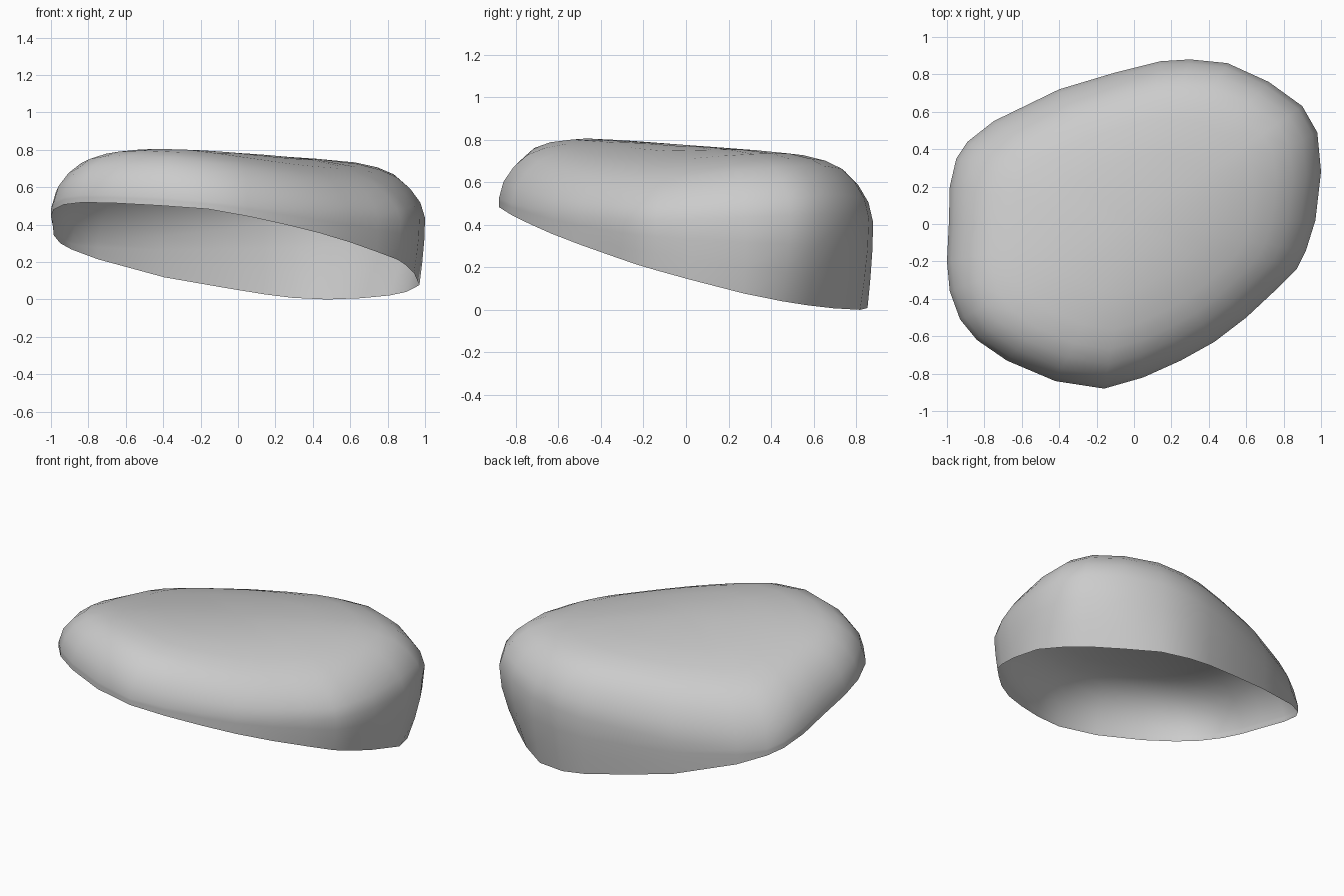
import bpy
import bmesh
import math

cube = bpy.data.objects.get("Cube")
if cube:
    bpy.data.objects.remove(cube, do_unlink=True)

# Plan outline, counter-clockwise
OUTLINE = [(1, .28), (.98, .49), (.9, .63), (.72, .76), (.5, .86), (.3, .88),
           (.14, .87), (-.1, .81), (-.4, .72), (-.75, .55), (-.89, .44),
           (-.95, .35), (-.985, .2), (-.99, 0), (-1, -.2), (-.985, -.36),
           (-.93, -.51), (-.84, -.62), (-.68, -.73), (-.42, -.84), (-.16, -.88),
           (.05, -.82), (.25, -.73), (.43, -.63), (.6, -.5), (.75, -.36),
           (.87, -.24), (.92, -.14), (.97, .02)]

# Rounded shoulder: (scale of the outline, drop below the crown)
SHOULDER = [(1, .27), (.975, .18), (.92, .105), (.85, .05), (.76, .02),
            (.64, .004), (.42, 0), (.2, 0)]


def ridge_offset(x, y):
    """Distance from the diagonal ridge, positive towards the back."""
    return (y - x) / math.sqrt(2) + .12


def ridge_fall(x, y):
    offset = ridge_offset(x, y)
    return (.2 if offset > 0 else .38) * offset ** 2


def crown_height(x, y):
    """Tilted top that falls away on both sides of the ridge."""
    return .778 - .045 * x - .03 * y - ridge_fall(x, y)


def rim_height(x, y):
    """Slanted open edge, lifted slightly at the -x end."""
    return max(0, .25 - .11 * x - .245 * y + .07 * max(0, -x - .5))


def rim_point(x, y):
    inset = 1 - .03 * min(1, max(0, (x + y) / .9)) - .3 * max(0, x + y - 1.3)
    return x * inset, y * inset, rim_height(x * inset, y * inset)


def shoulder_point(x, y, scale, drop):
    # The shoulder is tighter on the front side and always clears the rim
    tight = 1 - 2.5 * ridge_fall(x, y) if ridge_offset(x, y) < 0 else 1
    room = (crown_height(x, y) - rim_height(x, y) - .04) / SHOULDER[0][1]
    height = crown_height(x * scale, y * scale) - drop * min(tight, room)
    return x * scale, y * scale, height


def wall_point(x, y, t):
    low, high = rim_point(x, y), shoulder_point(x, y, *SHOULDER[0])
    ease = math.sin(t * math.pi / 2)
    return (low[0] + (high[0] - low[0]) * ease,
            low[1] + (high[1] - low[1]) * ease,
            low[2] + (high[2] - low[2]) * t)


# Open shell: rim, wall, shoulder, crown
bm = bmesh.new()
rings = [[bm.verts.new(wall_point(x, y, t)) for x, y in OUTLINE]
         for t in (0, 1 / 3, 2 / 3)]
rings += [[bm.verts.new(shoulder_point(x, y, s, d)) for x, y in OUTLINE]
          for s, d in SHOULDER]
count = len(OUTLINE)
for lower, upper in zip(rings, rings[1:]):
    for i in range(count):
        j = (i + 1) % count
        bm.faces.new((lower[i], lower[j], upper[j], upper[i]))
centre = bm.verts.new((0, 0, crown_height(0, 0)))
for i in range(count):
    bm.faces.new((rings[-1][i], rings[-1][(i + 1) % count], centre))
for face in bm.faces:
    face.smooth = True

mesh = bpy.data.meshes.new("shell")
bm.to_mesh(mesh)
bm.free()
shell = bpy.data.objects.new("shell", mesh)
bpy.context.collection.objects.link(shell)

# Plain grey
grey = bpy.data.materials.new("grey")
grey.use_nodes = True
colour = (.6, .6, .6, 1)
grey.diffuse_color = colour
grey.node_tree.nodes["Principled BSDF"].inputs["Base Color"].default_value = colour
mesh.materials.append(grey)
